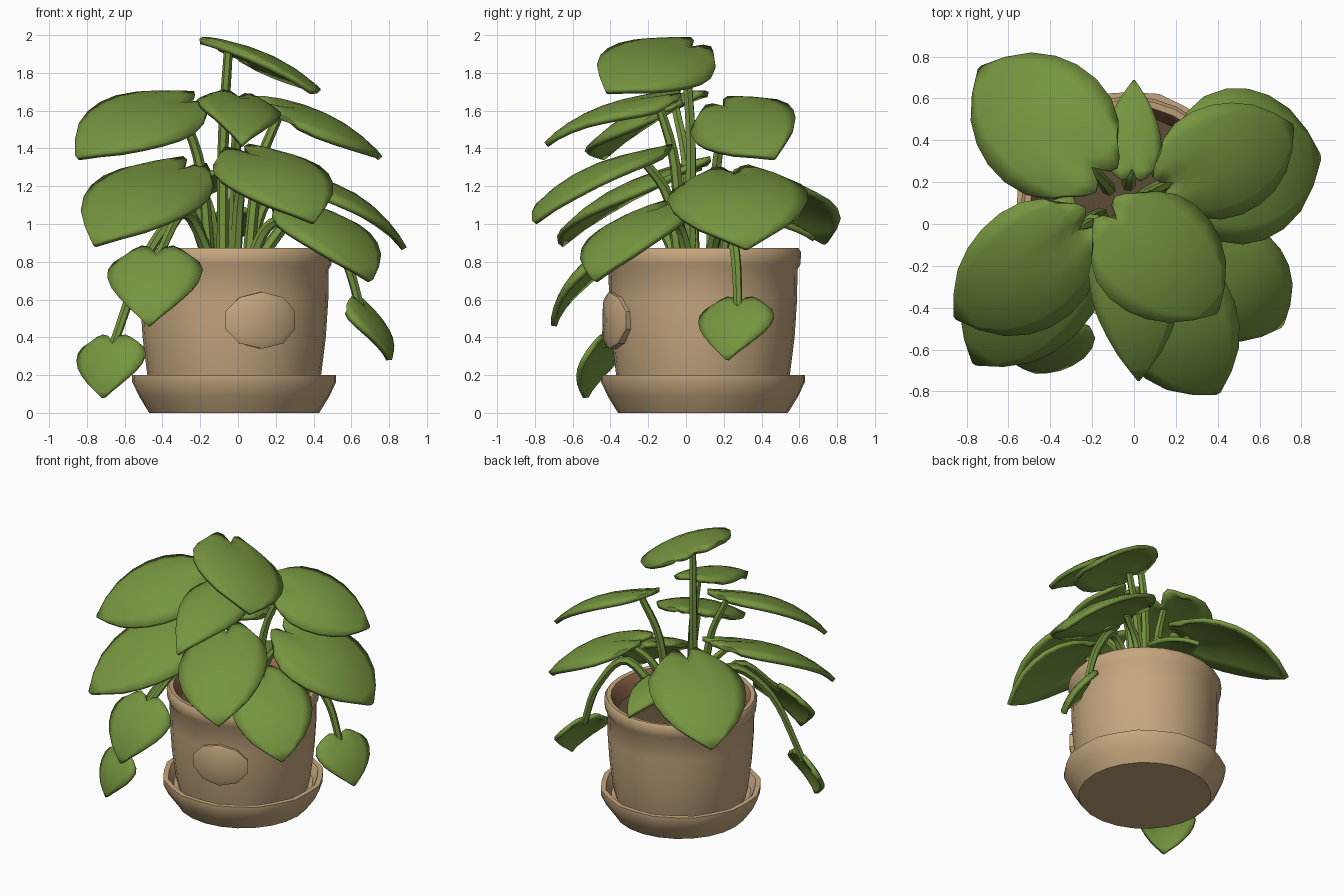
import bpy, bmesh, math
from mathutils import Vector

if "Cube" in bpy.data.objects:
    bpy.data.objects.remove(bpy.data.objects["Cube"])


def material(name, rgb):
    m = bpy.data.materials.new(name)
    m.diffuse_color = (*rgb, 1)
    m.use_nodes = True
    m.node_tree.nodes["Principled BSDF"].inputs["Base Color"].default_value = m.diffuse_color
    return m


GREEN = material("leaf green", (0.18, 0.30, 0.05))
CLAY = material("clay", (0.56, 0.385, 0.21))
INNER = material("inner clay", (0.33, 0.16, 0.085))
SOIL = material("soil", (0.105, 0.072, 0.037))
CX, CY = -0.02, 0.09          # pot axis


def finish(name, bm, mats, angle=40):
    bmesh.ops.recalc_face_normals(bm, faces=bm.faces)
    me = bpy.data.meshes.new(name)
    bm.to_mesh(me)
    bm.free()
    ob = bpy.data.objects.new(name, me)
    bpy.context.collection.objects.link(ob)
    for m in mats:
        me.materials.append(m)
    bpy.ops.object.select_all(action='DESELECT')
    ob.select_set(True)
    bpy.context.view_layer.objects.active = ob
    bpy.ops.object.shade_smooth_by_angle(angle=math.radians(angle))
    return ob


def lathe(name, profile, mats, segs=24, inner_from=None, wobble=0.0):
    """Revolve (radius, z) points; faces from band inner_from on get material 1."""
    bm = bmesh.new()
    rings = []
    for r, z in profile:
        if r == 0:
            rings.append([bm.verts.new((CX, CY, z))] * segs)
            continue
        ring = []
        for i in range(segs):
            a = 2 * math.pi * i / segs
            rr = r + wobble * (i % 2) * (1 if z > 0.05 else 0)
            ring.append(bm.verts.new((CX + rr * math.cos(a), CY + rr * math.sin(a), z)))
        rings.append(ring)
    for k in range(len(rings) - 1):
        for i in range(segs):
            j = (i + 1) % segs
            quad = [rings[k][i], rings[k][j], rings[k + 1][j], rings[k + 1][i]]
            f = bm.faces.new(list(dict.fromkeys(quad)))
            f.material_index = 1 if inner_from is not None and k >= inner_from else 0
    return finish(name, bm, mats)


# Saucer, pot and soil
lathe("saucer", [(0, 0), (.45, 0), (.505, .09), (.54, .165), (.54, .2), (.505, .2),
                 (.47, .13), (0, .13)], [CLAY], wobble=0.01)
lathe("pot", [(0, .12), (.44, .12), (.46, .2), (.485, .4), (.498, .6), (.50, .76), (.515, .785),
              (.52, .85), (.505, .872), (.475, .868), (.445, .82), (.42, .7), (0, .7)],
      [CLAY, INNER], segs=28, inner_from=9)
lathe("soil", [(.43, .75), (.2, .765), (0, .77)], [SOIL])

# Plain raised patch on the pot front
bm = bmesh.new()
rings = []
N = 10
for scale, rad in ((1, .47), (1, .52), (.8, .532)):
    ring = []
    for i in range(N):
        t = 2 * math.pi * (i + .5) / N
        a = -math.pi / 2 + .29 + .40 * scale * math.cos(t)
        ring.append(bm.verts.new((CX + rad * math.cos(a), CY + rad * math.sin(a),
                                  .49 + .15 * scale * math.sin(t))))
    rings.append(ring)
for k in range(2):
    for i in range(N):
        j = (i + 1) % N
        bm.faces.new((rings[k][i], rings[k][j], rings[k + 1][j], rings[k + 1][i]))
top = bm.verts.new((CX + .535 * math.sin(.29), CY - .535 * math.cos(.29), .49))
for i in range(N):
    bm.faces.new((rings[2][i], rings[2][(i + 1) % N], top))
finish("pot_patch", bm, [CLAY], 30)

# Leaf outlines: (length fraction, half width fraction)
BROAD = [(0, .48), (.08, .75), (.2, .93), (.35, 1), (.5, .97), (.64, .86),
         (.78, .66), (.9, .36), (1, .03)]
HEART = [(0, .66), (.08, .9), (.2, 1), (.35, .97), (.5, .86), (.64, .68),
         (.78, .46), (.9, .22), (1, .02)]


def leaf(name, base, tip, width, tilt, arch):
    base, tip = Vector(base), Vector(tip)
    d = tip - base
    length = d.length
    p = Vector((-d.y, d.x, 0)).normalized()
    p.z = tilt
    p.normalize()
    n = d.cross(p).normalized()
    bm = bmesh.new()
    cols = 8
    rows = []
    for u, w in (HEART if width < .52 else BROAD):
        row = []
        for c in range(cols + 1):
            v = 2 * c / cols - 1
            t = u - .13 * (1 - u) ** 4 * math.sin(math.pi * abs(v) ** .9)
            lift = arch * length * 4 * u * (1 - u) - .1 * width * (v * w) ** 2
            row.append(bm.verts.new(base + d * t + p * (v * w * width / 2) + n * lift))
        rows.append(row)
    for a, b in zip(rows, rows[1:]):
        for c in range(cols):
            bm.faces.new((a[c], b[c], b[c + 1], a[c + 1]))
    ob = finish(name, bm, [GREEN], 50)
    mod = ob.modifiers.new("thickness", 'SOLIDIFY')
    mod.thickness = .03
    mod.offset = 0


# name: base, tip, width, sideways tilt, arch, stem waypoints
LEAVES = {
    "leaf_top": ((-.08, .02, 1.925), (.39, -.42, 1.70), .63, -.33, .10, []),
    "leaf_upper_front": ((0, -.11, 1.66), (.02, -.74, 1.42), .44, -.15, .10, []),
    "leaf_upper_right": ((.19, .20, 1.61), (.75, .47, 1.35), .57, .36, .11, []),
    "leaf_upper_left": ((-.27, -.03, 1.63), (-.85, -.44, 1.35), .62, -.38, .13, []),
    "leaf_right": ((.24, .25, 1.25), (.88, .32, .87), .74, .06, .14, []),
    "leaf_back_left": ((-.2, .27, 1.24), (-.73, .74, .90), .65, 0, .14, []),
    "leaf_left": ((-.29, .0, 1.28), (-.76, -.66, .89), .64, -.24, .11, []),
    "leaf_front": ((.04, -.19, 1.36), (.40, -.80, 1.01), .60, .12, .12, []),
    "leaf_front_right": ((.29, -.11, 1.07), (.70, -.48, .70), .55, .06, .15, []),
    "leaf_small_back": ((-.01, .26, 1.06), (0, .68, .92), .27, 0, .08, []),
    "leaf_low_front": ((-.43, -.46, .83), (-.47, -.70, .46), .50, 0, .12,
                       [(-.28, -.2, 1.06)]),
    "leaf_hanging_left": ((-.66, -.43, .37), (-.71, -.53, .08), .39, 0, .12,
                          [(-.27, -.12, 1.06), (-.48, -.32, .84)]),
    "leaf_hanging_right": ((.64, .28, .57), (.80, .22, .28), .41, 0, .12,
                           [(.34, .2, 1.07), (.55, .26, .85)]),
}


def smooth_path(pts, steps=5):
    """Catmull-Rom samples through the points."""
    q = [2 * pts[0] - pts[1]] + pts + [2 * pts[-1] - pts[-2]]
    out = []
    for i in range(1, len(q) - 2):
        a, b, c, e = q[i - 1:i + 3]
        for s in range(steps):
            t = s / steps
            out.append(.5 * (2 * b + (c - a) * t + (2 * a - 5 * b + 4 * c - e) * t ** 2
                             + (3 * b - a - 3 * c + e) * t ** 3))
    return out + [pts[-1]]


# Leaves, and all stems as one tapered tube object
curve = bpy.data.curves.new("stems", 'CURVE')
curve.dimensions = '3D'
curve.bevel_depth = .034
curve.bevel_resolution = 1
curve.use_fill_caps = True
curve.materials.append(GREEN)
for name, (base, tip, width, tilt, arch, via) in LEAVES.items():
    leaf(name, base, tip, width, tilt, arch)
    b = Vector(base)
    out = Vector((b.x + .05, b.y - .08, 0))
    root = Vector((-.05, .08, .74)) + out.normalized() * min(.11, out.length)
    if via:
        mids = [Vector(v) for v in via]
    else:
        mids = [root.lerp(b, .55) + Vector((0, 0, .06)) - out * .08]
    end = b + (Vector(tip) - b) * .06
    path = smooth_path([root] + mids + [end])
    sp = curve.splines.new('POLY')
    sp.points.add(len(path) - 1)
    for i, (pt, co) in enumerate(zip(sp.points, path)):
        pt.co = (*co, 1)
        pt.radius = 1 - .3 * i / (len(path) - 1)
stems = bpy.data.objects.new("stems", curve)
bpy.context.collection.objects.link(stems)
bpy.ops.object.select_all(action='DESELECT')
stems.select_set(True)
bpy.context.view_layer.objects.active = stems
bpy.ops.object.convert(target='MESH')
bpy.ops.object.shade_smooth_by_angle(angle=math.radians(50))
